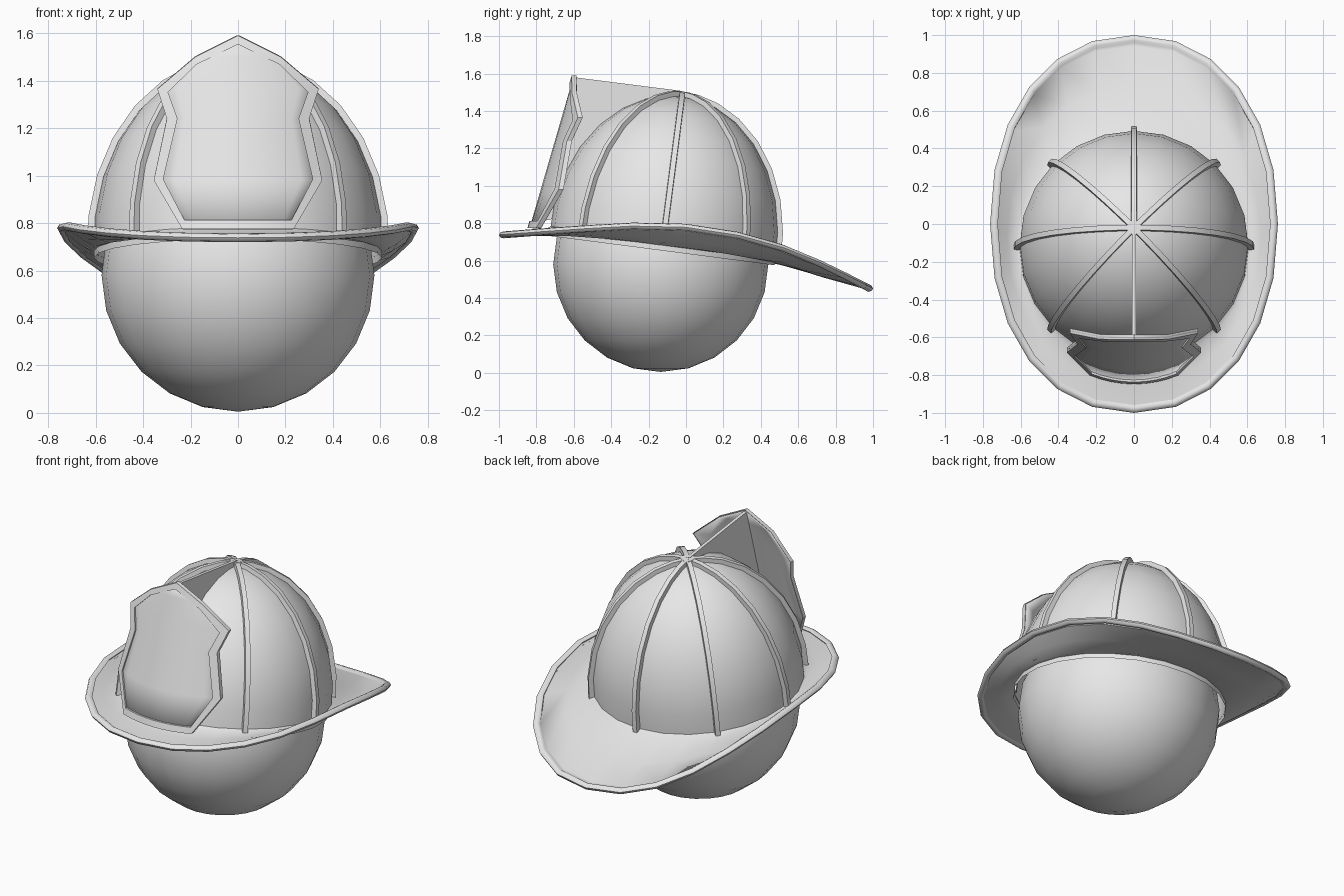
import bpy, math
from math import sin, cos, pi, radians

if "Cube" in bpy.data.objects:
    bpy.data.objects.remove(bpy.data.objects["Cube"])

grey = bpy.data.materials.new("light_grey")
grey.diffuse_color = (0.8, 0.8, 0.8, 1)
grey.use_nodes = True
grey.node_tree.nodes["Principled BSDF"].inputs["Base Color"].default_value = grey.diffuse_color

R, H, TILT = 0.61, 0.765, radians(7.4)      # shell radius, height, backward lean
CY, CZ = -0.12, 0.72                        # shell centre
SEG = 24


def finish(ob, angle=35):
    ob.data.materials.append(grey)
    bpy.ops.object.select_all(action='DESELECT')
    ob.select_set(True)
    bpy.context.view_layer.objects.active = ob
    bpy.ops.object.mode_set(mode='EDIT')
    bpy.ops.mesh.select_all(action='SELECT')
    bpy.ops.mesh.normals_make_consistent(inside=False)
    bpy.ops.object.mode_set(mode='OBJECT')
    bpy.ops.object.shade_smooth_by_angle(angle=radians(angle))
    return ob


def make(name, verts, faces, angle=35):
    me = bpy.data.meshes.new(name)
    me.from_pydata(verts, [], faces)
    me.validate()
    ob = bpy.data.objects.new(name, me)
    bpy.context.collection.objects.link(ob)
    return finish(ob, angle)


def loft(name, rows, close_rows=False, close_cols=False, caps=False, angle=35):
    """Skin a list of equal-length point rows."""
    n, m = len(rows), len(rows[0])
    faces = []
    for i in range(n if close_rows else n - 1):
        for j in range(m if close_cols else m - 1):
            a, b = i * m, ((i + 1) % n) * m
            k = (j + 1) % m
            faces.append((a + j, a + k, b + k, b + j))
    if caps:
        faces += [tuple(range(m)), tuple(range((n - 1) * m, n * m))]
    return make(name, [p for r in rows for p in r], faces, angle)


def dome(az, el, off=0.0, side=0.0):
    """Point on the leaning shell, pushed out by off and sideways by side."""
    r = (R + off) * cos(el)
    x = r * cos(az) - side * sin(az)
    y = r * sin(az) + side * cos(az)
    z = (H + off) * sin(el)
    return (x, CY + y * cos(TILT) + z * sin(TILT), CZ - y * sin(TILT) + z * cos(TILT))


def interp(table, v):
    for (a, p), (b, q) in zip(table, table[1:]):
        if v <= b:
            return p + (q - p) * max(0, v - a) / (b - a)
    return table[-1][1]


# Round head form under the helmet
bpy.ops.mesh.primitive_uv_sphere_add(segments=24, ring_count=12, radius=0.575,
                                     location=(0, -0.135, 0.58))
head = bpy.context.object
head.name = "head_form"
finish(head, 40)

# Helmet shell
els = [radians(e) for e in (-5, 8, 21, 34, 47, 60, 72, 82)]
rows = [[dome(2 * pi * j / SEG, e) for j in range(SEG)] for e in els]
shell_verts = [p for r in rows for p in r] + [dome(0, pi / 2)]
top = len(shell_verts) - 1
faces = [(i * SEG + j, i * SEG + (j + 1) % SEG, (i + 1) * SEG + (j + 1) % SEG, (i + 1) * SEG + j)
         for i in range(len(els) - 1) for j in range(SEG)]
faces += [(top - SEG + j, top - SEG + (j + 1) % SEG, top) for j in range(SEG)]
make("shell", shell_verts, faces, 40)

# Ribs running from the base to the crown
for k in range(8):
    if k == 6:
        continue                            # the front line carries the fin
    az = k * pi / 4
    path = [radians(e) for e in (-2, 8, 21, 34, 47, 60, 72, 82, 89)]
    loft("rib_%d" % k, [[dome(az, e, o, s) for o, s in
                         ((-0.015, -0.017), (0.026, -0.014), (0.026, 0.014), (-0.015, 0.017))]
                        for e in path], close_cols=True, caps=True)

# Crown button where the ribs meet
loft("crown_button", [[dome(2 * pi * j / 8, radians(86.5), o) for j in range(8)]
                      for o in (-0.02, 0.027)], close_cols=True, caps=True)

# Brim: sloping sheet with a rolled edge, lower at the back
EDGE_Z = [(-1, .738), (-.6, .768), (-.25, .787), (.1, .775), (.45, .70), (.77, .57), (1, .452)]
B = 0.022
profile = [(0, 0, .012), (.12, 0, -.002), (.5, 0, -.006), (.93, 0, .002)]
profile += [(1, B * cos(radians(a)), B * 0.85 * sin(radians(a))) for a in (150, 100, 50, 0, -50, -100, -150)]
profile += [(.93, 0, -.012), (.5, 0, -.022), (.12, 0, -.02), (0, 0, -.012)]


def power(v):
    return math.copysign(abs(v) ** 0.92, v)


rows = []
for j in range(SEG):
    t = 2 * pi * j / SEG
    ix, iy, iz = dome(t, radians(-2), -0.004)
    px, py = power(cos(t)), power(sin(t))
    ox, oy = (0.762 - B) * px, (1 - B) * py
    oz = interp(EDGE_Z, py)
    d = math.hypot(cos(t) / 0.76, sin(t))
    dx, dy = cos(t) / 0.76 / d, sin(t) / d
    rows.append([(ix + (ox - ix) * f + dx * r, iy + (oy - iy) * f + dy * r,
                  iz + (oz - iz) * f + z) for f, r, z in profile])
loft("brim", rows, close_rows=True, close_cols=True, angle=50)


# Front shield: leaning plate bowed around the shell
def shield(x, z, depth=0.0):
    return (x, -0.612 - (1.588 - z) * 0.29 + 0.85 * x * x + depth, z)


OUTER = [(.235, .775), (.355, .98), (.30, 1.24), (.34, 1.365), (.18, 1.50), (0, 1.59)]
INNER = [(.225, .812), (.315, .985), (.255, 1.24), (.295, 1.352), (.175, 1.468), (0, 1.553)]
U = [i / 4 - 1 for i in range(9)]
plate = loft("shield_plate", [[shield(w * 0.99 * u, z, 0.02) for u in U]
                              for w, z in OUTER[:-1] + [(.002, 1.588)]], angle=25)
mod = plate.modifiers.new("thickness", 'SOLIDIFY')
mod.thickness, mod.offset = 0.016, 0


def outline(half):
    w, z = half[0]
    bottom = [(w * u, z) for u in U[1:-1]]
    return bottom + half + [(-x, y) for x, y in half[-2::-1]]


loft("shield_border", [[shield(*p, 0), shield(*q, 0), shield(*q, .016), shield(*p, .026)]
                       for p, q in zip(outline(OUTER), outline(INNER))],
     close_rows=True, close_cols=True, angle=25)

# Fin joining the crown to the back of the shield
arc = [radians(e) for e in (88, 75, 62, 50, 38, 26, 14, 2)]
front = [(0, -0.835, 0.80), (0, -0.595, 1.58)]
inner = [dome(-pi / 2, e, -0.01) for e in arc]
zs = [1.507 + (1.58 - 1.507) * i / 3 for i in range(4)]
outer = [(0, -0.02 - 0.575 * i / 3, z) for i, z in enumerate(zs)]
outer += [shield(0, 1.58 - 0.78 * i / 4, 0.018) for i in range(1, 5)]
rows = []
for (_, y0, z0), (_, y1, z1) in zip(inner, outer):
    rows.append([(-.01, y0, z0), (-.01, y1, z1), (.01, y1, z1), (.01, y0, z0)])
loft("fin", rows, close_cols=True, caps=True, angle=25)
